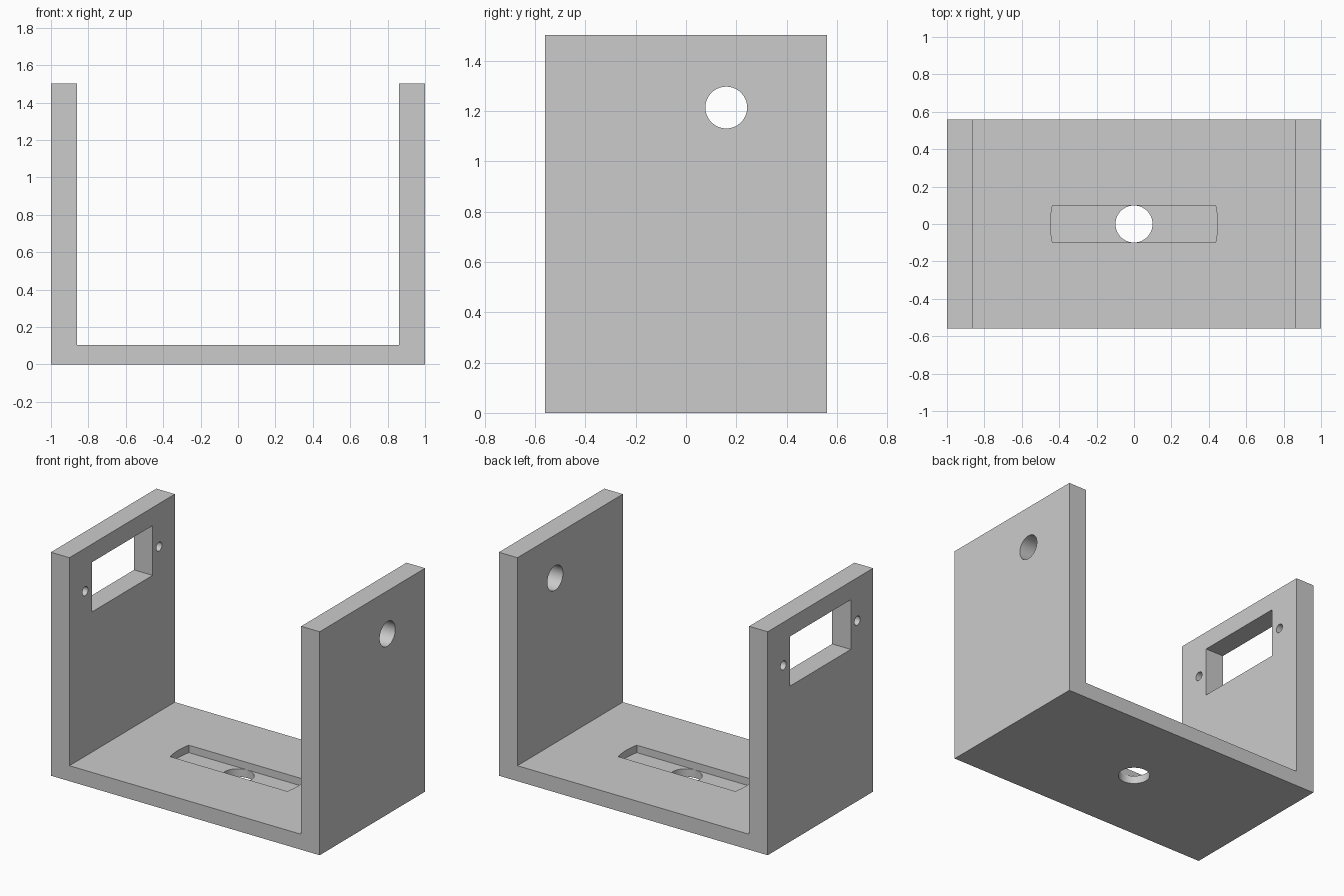
import bpy, bmesh
from math import asin, cos, sin, tau, pi, radians
from mathutils import Vector

if "Cube" in bpy.data.objects:
    bpy.data.objects.remove(bpy.data.objects["Cube"], do_unlink=True)

# Overall sizes
HALF_W, HALF_D, HEIGHT = 1.0, 0.56, 1.503
INNER, FLOOR = 0.862, 0.104
AXLE_Z = 1.214

grey = bpy.data.materials.new("light grey")
grey.use_nodes = True
grey.diffuse_color = (0.6, 0.6, 0.6, 1)
grey.node_tree.nodes["Principled BSDF"].inputs["Base Color"].default_value = (0.6, 0.6, 0.6, 1)


def prism(name, outline, axis, start, end):
    """Extrude a 2D outline along an axis; the outline uses the other two axes in order."""
    def place(p, d):
        c = list(p)
        c.insert(axis, d)
        return Vector(c)
    bm = bmesh.new()
    face = bm.faces.new([bm.verts.new(place(p, start)) for p in outline])
    out = bmesh.ops.extrude_face_region(bm, geom=[face])
    move = place((0, 0), end - start)
    bmesh.ops.translate(bm, vec=move, verts=[v for v in out["geom"] if isinstance(v, bmesh.types.BMVert)])
    bmesh.ops.recalc_face_normals(bm, faces=bm.faces)
    mesh = bpy.data.meshes.new(name)
    bm.to_mesh(mesh)
    bm.free()
    mesh.materials.append(grey)
    obj = bpy.data.objects.new(name, mesh)
    bpy.context.collection.objects.link(obj)
    return obj


def circle(cx, cy, r, n=64):
    return [(cx + r * cos(tau * i / n), cy + r * sin(tau * i / n)) for i in range(n)]


def rectangle(cx, cy, hx, hy):
    return [(cx - hx, cy - hy), (cx + hx, cy - hy), (cx + hx, cy + hy), (cx - hx, cy + hy)]


def rounded_slot(r, half_width, n=8):
    """A strip whose short ends follow a circle of radius r."""
    a = asin(half_width / r)
    arc = [-a + 2 * a * i / n for i in range(n + 1)]
    return [(r * cos(t + turn), r * sin(t + turn)) for turn in (0, pi) for t in arc]


# U-shaped bracket body
half = [(HALF_W, 0), (HALF_W, HEIGHT), (INNER, HEIGHT), (INNER, FLOOR)]
profile = half + [(-x, z) for x, z in reversed(half)]
bracket = prism("bracket", profile, 1, -HALF_D, HALF_D)

# Openings: axle hole, motor window, its screw holes, floor recess and centre hole
cutters = [
    prism("axle_hole_cutter", circle(0.16, AXLE_Z, 0.083), 0, 0.7, 1.2),
    prism("window_cutter", rectangle(0, AXLE_Z, 0.323, 0.167), 0, -1.2, -0.7),
    prism("recess_cutter", rounded_slot(0.447, 0.1), 2, 0.054, 0.3),
    prism("floor_hole_cutter", circle(0, 0, 0.099), 2, -0.2, 0.2),
]
for y in (-0.393, 0.393):
    cutters.append(prism("screw_hole_cutter", circle(y, AXLE_Z, 0.03, 32), 0, -1.2, -0.7))

bpy.ops.object.select_all(action="DESELECT")
bracket.select_set(True)
bpy.context.view_layer.objects.active = bracket
for cutter in cutters:
    cutter.hide_render = True
    mod = bracket.modifiers.new("cut", "BOOLEAN")
    mod.operation = "DIFFERENCE"
    mod.solver = "EXACT"
    mod.object = cutter
    bpy.ops.object.modifier_apply(modifier=mod.name)
    bpy.data.objects.remove(cutter, do_unlink=True)

bpy.ops.object.shade_smooth_by_angle(angle=radians(30))
